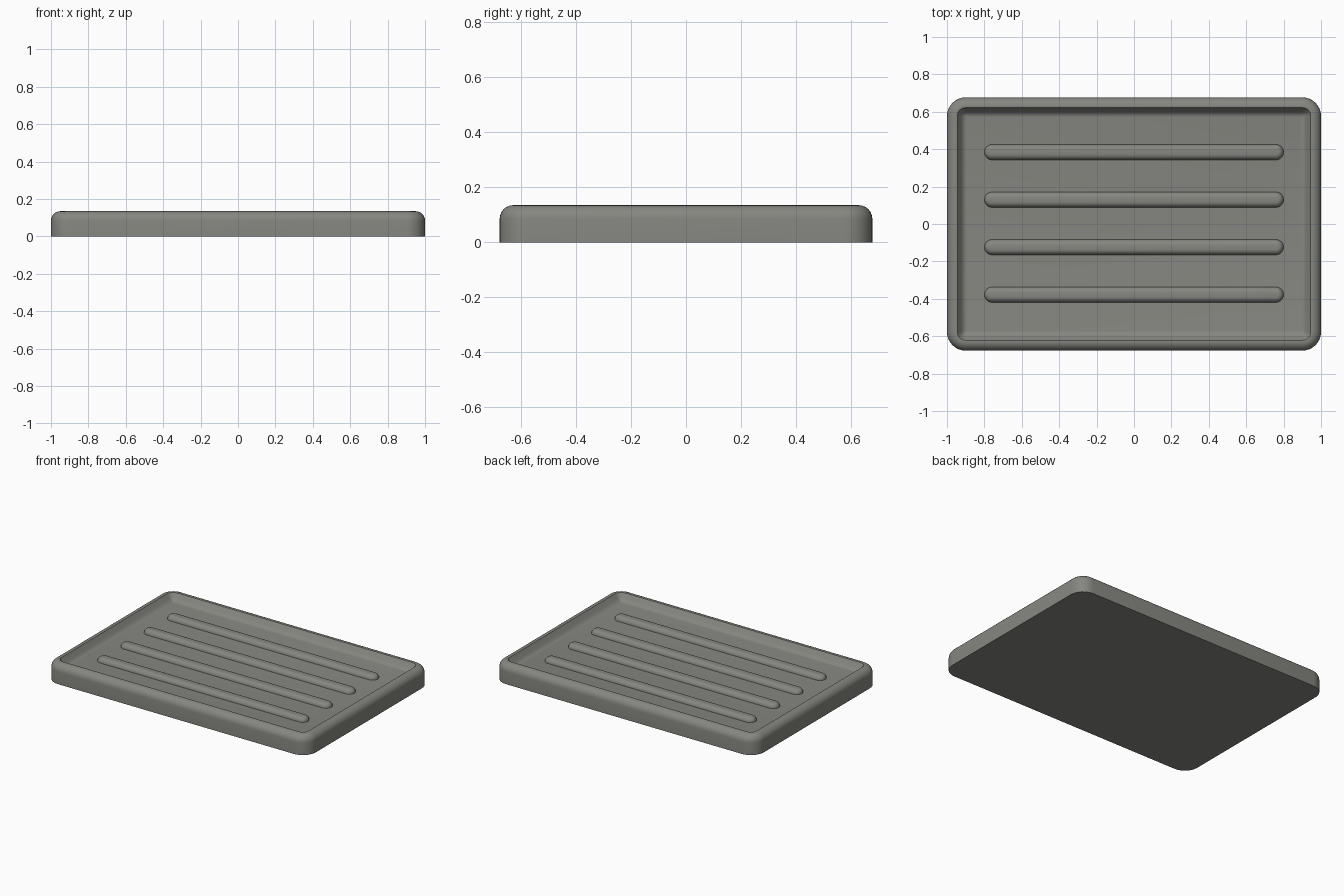
import bpy, bmesh, math

if "Cube" in bpy.data.objects:
    bpy.data.objects.remove(bpy.data.objects["Cube"])

mat = bpy.data.materials.new("warm grey")
mat.diffuse_color = (0.24, 0.24, 0.22, 1)
mat.use_nodes = True
mat.node_tree.nodes["Principled BSDF"].inputs["Base Color"].default_value = mat.diffuse_color


def rounded_ring(bm, hx, hy, r, z, y0=0, n=8):
    """Closed loop of verts around a rounded rectangle."""
    ring = []
    for k, (sx, sy) in enumerate([(1, 1), (-1, 1), (-1, -1), (1, -1)]):
        for i in range(n + 1):
            a = math.pi / 2 * (k + i / n)
            ring.append(bm.verts.new((sx * (hx - r) + r * math.cos(a),
                                      y0 + sy * (hy - r) + r * math.sin(a), z)))
    return ring


def loft(name, hx, hy, radius, profile, y0=0, min_r=0.012):
    """Stack inset rounded rectangles given as (inset, z) and cap both ends."""
    bm = bmesh.new()
    rings = [rounded_ring(bm, hx - d, hy - d, max(radius - d, min_r), z, y0)
             for d, z in profile]
    for a, b in zip(rings, rings[1:]):
        for i in range(len(a)):
            j = (i + 1) % len(a)
            bm.faces.new((a[i], a[j], b[j], b[i]))
    bm.faces.new(rings[0][::-1])
    bm.faces.new(rings[-1])
    bmesh.ops.remove_doubles(bm, verts=bm.verts, dist=1e-5)
    bmesh.ops.recalc_face_normals(bm, faces=bm.faces)
    me = bpy.data.meshes.new(name)
    bm.to_mesh(me)
    bm.free()
    me.materials.append(mat)
    ob = bpy.data.objects.new(name, me)
    bpy.context.collection.objects.link(ob)
    bpy.context.view_layer.objects.active = ob
    ob.select_set(True)
    bpy.ops.object.shade_smooth_by_angle(angle=math.radians(35))
    ob.select_set(False)
    return ob


def arc(cx, cz, r, a0, a1, n=6):
    return [(cx + r * math.cos(math.radians(a0 + (a1 - a0) * i / n)),
             cz + r * math.sin(math.radians(a0 + (a1 - a0) * i / n))) for i in range(n + 1)]


# tray: rounded outer rim, sloped inner wall, fillet to the recessed floor
FLOOR = 0.085
tray = [(0, 0)] + arc(0.05, 0.085, 0.05, 180, 90)
tray += [(0.055, 0.134), (0.075, 0.105), (0.085, 0.093), (0.095, 0.087), (0.104, FLOOR)]
loft("tray", 1.0, 0.677, 0.1, tray)

# four raised ribs with rounded ends
for i in range(4):
    rib = [(0, FLOOR - 0.02)] + arc(0.03, FLOOR, 0.03, 180, 90)
    loft(f"rib_{i + 1}", 0.8, 0.041, 0.041, rib, y0=-0.378 + 0.254 * i, min_r=0.005)
